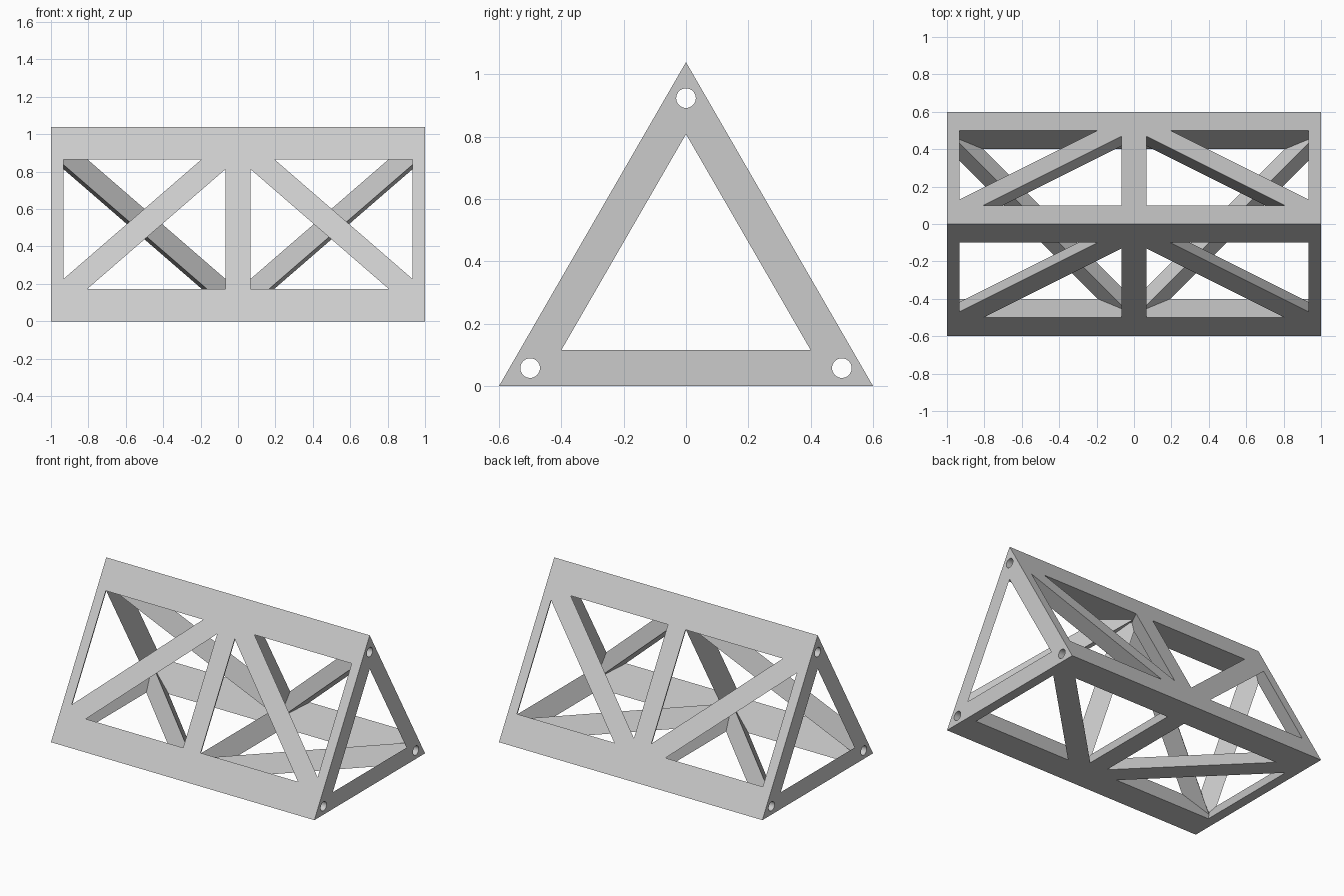
import bpy
import bmesh
import math
from mathutils import Vector

if "Cube" in bpy.data.objects:
    bpy.data.objects.remove(bpy.data.objects["Cube"], do_unlink=True)

SIDE = 1.2                        # side of the triangular section
RAIL = 0.2                        # side of each triangular corner rail
HALF = 1 / 15                     # half the width of a strut
DEPTH = HALF * math.sqrt(3)       # strut depth, an equilateral section
SPARE = 0.02                      # overlap that the outer envelope trims off
HEIGHT = SIDE * math.sqrt(3) / 2
CORNERS = [Vector((0, -SIDE / 2, 0)), Vector((0, 0, HEIGHT)), Vector((0, SIDE / 2, 0))]
X = Vector((1, 0, 0))

grey = bpy.data.materials.new("light grey")
grey.use_nodes = True
colour = (0.6, 0.6, 0.6, 1)
grey.diffuse_color = colour
grey.node_tree.nodes["Principled BSDF"].inputs["Base Color"].default_value = colour


def add_prism(bm, points, start, end):
    """Sweep a closed outline from one offset to another."""
    low = [bm.verts.new(p + start) for p in points]
    high = [bm.verts.new(p + end) for p in points]
    bm.faces.new(low)
    bm.faces.new(high)
    for i in range(len(points)):
        j = (i + 1) % len(points)
        bm.faces.new((low[i], low[j], high[j], high[i]))


def add_strut(bm, base, across, inward, start, end):
    """Triangular bar with its flat side outward and its ridge inward."""
    wide = across * (DEPTH + SPARE) / DEPTH
    outer = base - inward * SPARE
    add_prism(bm, [outer - wide, outer + wide, base + inward * DEPTH], start, end)


def make_object(name, bm):
    bmesh.ops.recalc_face_normals(bm, faces=bm.faces[:])
    mesh = bpy.data.meshes.new(name)
    bm.to_mesh(mesh)
    bm.free()
    mesh.materials.append(grey)
    obj = bpy.data.objects.new(name, mesh)
    bpy.context.scene.collection.objects.link(obj)
    return obj


# Outer envelope, which gives the flat outside faces
bm = bmesh.new()
add_prism(bm, CORNERS, -X, X)
truss = make_object("truss_beam", bm)

frame = bmesh.new()
bores = bmesh.new()
for n, c in enumerate(CORNERS):
    along = (CORNERS[(n + 1) % 3] - c).normalized()
    back = (CORNERS[n - 1] - c).normalized()
    inward = Vector((0, along.z, -along.y))

    # Corner rail, enlarged outward from its inner side
    section = [c, c + along * RAIL, c + back * RAIL]
    middle = (section[1] + section[2]) / 2
    section = [middle + (p - middle) * 1.2 for p in section]
    add_prism(frame, section, X * -1.05, X * 1.05)

    # Bore through the middle of the rail
    centre = c + (along + back) * RAIL / 3
    ring = []
    for i in range(32):
        a = math.tau * i / 32
        ring.append(centre + Vector((0, math.cos(a), math.sin(a))) * 0.0315)
    add_prism(bores, ring, X * -1.1, X * 1.1)

    # End and centre posts
    for x in (-1, 0, 1):
        add_strut(frame, c + X * x, X * HALF, inward,
                  along * 0.09, along * (SIDE - 0.09))

    # Diagonals, from the outer ends up to the middle of the next rail
    for s in (-1, 1):
        node = c + along * (SIDE - RAIL / 2)
        slope = X * s - along
        add_strut(frame, node, along * HALF * math.sqrt(2), inward,
                  slope * -0.02, slope * 1.03)

# Trim the frame to the envelope, then drill the bores
bpy.context.view_layer.objects.active = truss
truss.select_set(True)
tools = [("frame_helper", frame, "INTERSECT"), ("bore_cutter", bores, "DIFFERENCE")]
for name, bm, operation in tools:
    helper = make_object(name, bm)
    helper.hide_render = True
    mod = truss.modifiers.new(name, "BOOLEAN")
    mod.operation = operation
    mod.solver = "EXACT"
    mod.use_self = True
    mod.object = helper
    bpy.ops.object.modifier_apply(modifier=mod.name)
    bpy.data.objects.remove(helper, do_unlink=True)

bpy.ops.object.shade_smooth_by_angle(angle=math.radians(30))
